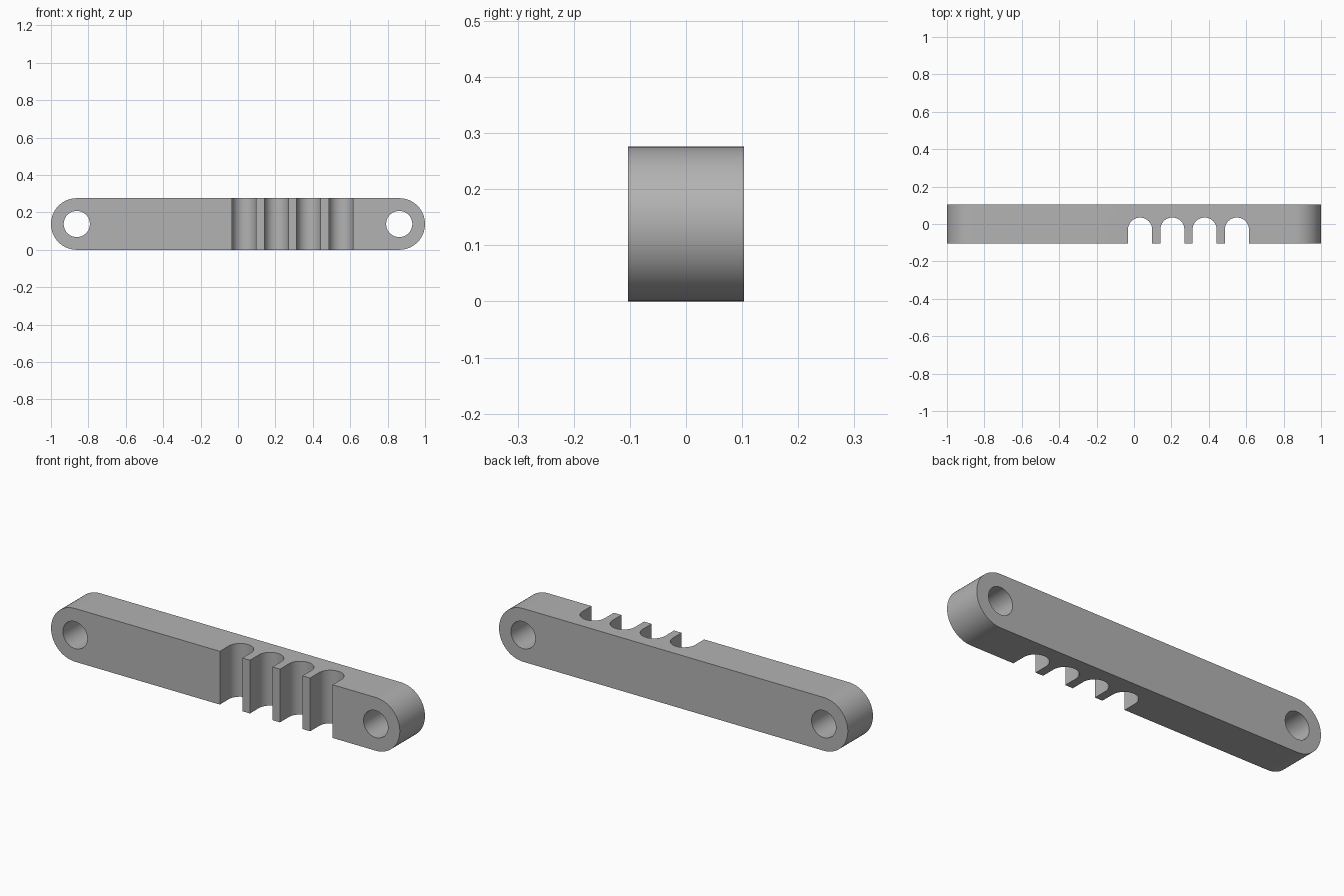
import bpy
import bmesh
from math import pi, cos, sin
from mathutils import Vector

cube = bpy.data.objects.get("Cube")
if cube:
    bpy.data.objects.remove(cube, do_unlink=True)

LENGTH, DEPTH, HEIGHT = 2.0, 0.206, 0.276
END_R = HEIGHT / 2
HOLE_X, HOLE_R = LENGTH / 2 - END_R, 0.07
SLOT_R, SLOT_Y, SLOT_START, SLOT_PITCH = 0.0645, -0.03, 0.0325, 0.1725

grey = bpy.data.materials.new("plain grey")
grey.use_nodes = True
grey.diffuse_color = (0.45, 0.45, 0.45, 1)
grey.node_tree.nodes["Principled BSDF"].inputs["Base Color"].default_value = grey.diffuse_color


def arc(cx, cy, r, start, end, steps):
    angles = [start + (end - start) * i / steps for i in range(steps + 1)]
    return [(cx + r * cos(a), cy + r * sin(a)) for a in angles]


def prism(name, profile, place, sweep):
    """Extrude a closed 2D profile, placed in space by a function, along sweep."""
    bm = bmesh.new()
    face = bm.faces.new([bm.verts.new(place(u, v)) for u, v in profile])
    result = bmesh.ops.extrude_face_region(bm, geom=[face])
    moved = [g for g in result["geom"] if isinstance(g, bmesh.types.BMVert)]
    bmesh.ops.translate(bm, verts=moved, vec=Vector(sweep))
    bmesh.ops.recalc_face_normals(bm, faces=bm.faces)
    mesh = bpy.data.meshes.new(name)
    bm.to_mesh(mesh)
    bm.free()
    mesh.materials.append(grey)
    obj = bpy.data.objects.new(name, mesh)
    bpy.context.collection.objects.link(obj)
    return obj


# Bar with fully rounded ends
outline = (arc(HOLE_X, END_R, END_R, -pi / 2, pi / 2, 32)
           + arc(-HOLE_X, END_R, END_R, pi / 2, 3 * pi / 2, 32))
bar = prism("notched_bar", outline, lambda u, v: (u, -DEPTH / 2, v), (0, DEPTH, 0))

# Pin holes through both ends
cutters = []
for side, x in (("right", -HOLE_X), ("left", HOLE_X)):
    circle = arc(x, END_R, HOLE_R, 0, 2 * pi, 48)[:-1]
    cutters.append(prism(side + "_hole_cutter", circle,
                         lambda u, v: (u, -DEPTH, v), (0, 2 * DEPTH, 0)))

# Round-bottomed slots across the front
for i in range(4):
    x = SLOT_START + i * SLOT_PITCH
    slot = arc(x, SLOT_Y, SLOT_R, 0, pi, 32) + [(x - SLOT_R, -DEPTH), (x + SLOT_R, -DEPTH)]
    cutters.append(prism(f"slot_cutter_{i + 1}", slot,
                         lambda u, v: (u, v, -HEIGHT / 2), (0, 0, 2 * HEIGHT)))

# Cut the bar and bake the result
for cutter in cutters:
    mod = bar.modifiers.new(cutter.name, "BOOLEAN")
    mod.operation, mod.solver, mod.object = "DIFFERENCE", "EXACT", cutter

bpy.ops.object.select_all(action="DESELECT")
bpy.context.view_layer.objects.active = bar
bar.select_set(True)
for mod in list(bar.modifiers):
    bpy.ops.object.modifier_apply(modifier=mod.name)
for cutter in cutters:
    bpy.data.objects.remove(cutter, do_unlink=True)

# Smooth the curves, keep the edges crisp
bpy.ops.object.shade_smooth_by_angle(angle=pi / 6)
